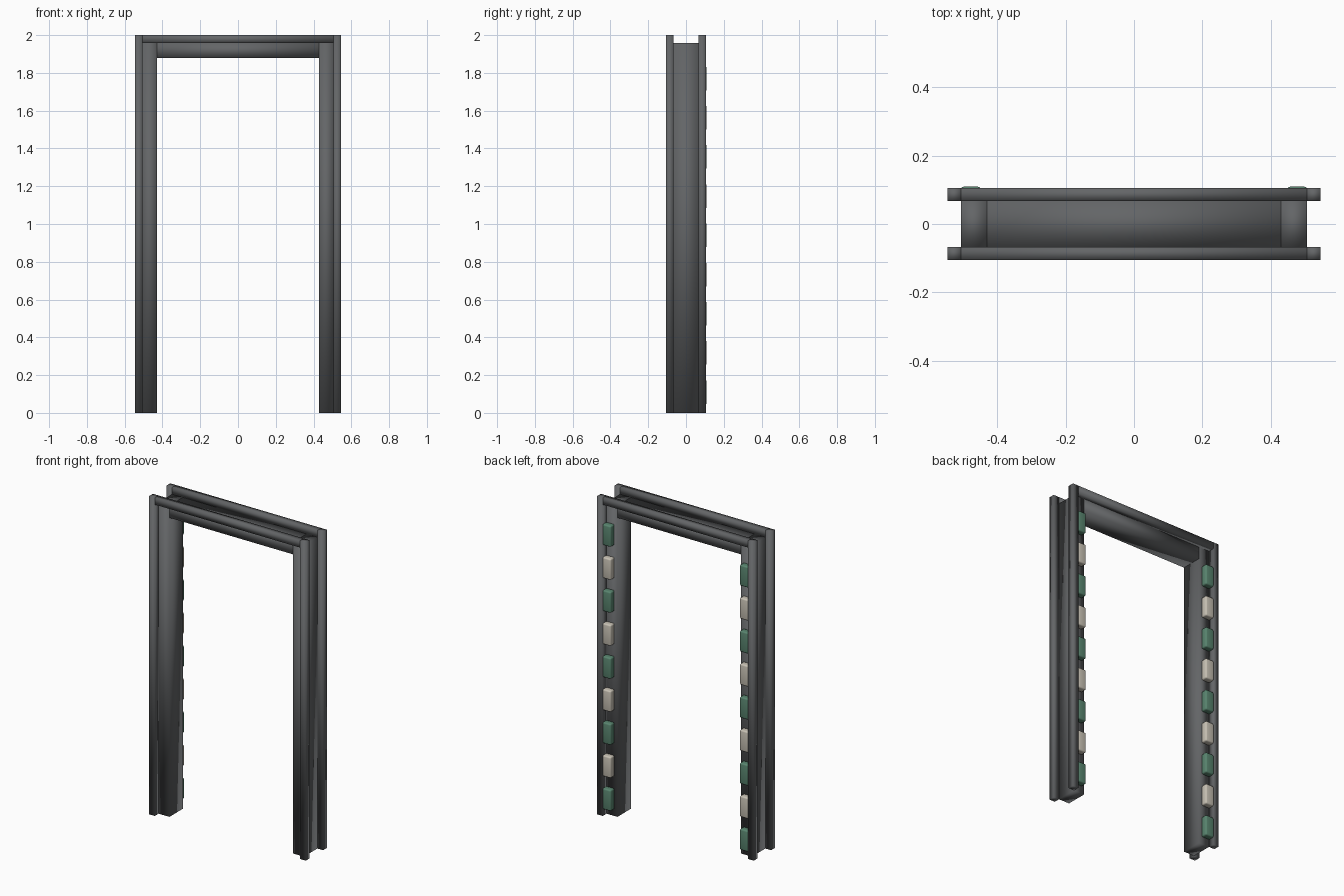
import bpy
import bmesh
from mathutils import Matrix, Vector

cube = bpy.data.objects.get("Cube")
if cube:
    bpy.data.objects.remove(cube, do_unlink=True)


def material(name, rgb):
    m = bpy.data.materials.new(name)
    m.use_nodes = True
    m.diffuse_color = (*rgb, 1)
    m.node_tree.nodes["Principled BSDF"].inputs["Base Color"].default_value = (*rgb, 1)
    return m


charcoal = material("charcoal metal", (0.125, 0.13, 0.135))
green = material("green light", (0.10, 0.235, 0.16))
cream = material("cream light", (0.58, 0.54, 0.46))


def box(name, low, high, mat, bevel=0):
    """Smooth shaded box between two corners, with optional rounded edges."""
    low, high = Vector(low), Vector(high)
    bm = bmesh.new()
    bmesh.ops.create_cube(bm, size=1, matrix=Matrix.Translation((low + high) / 2)
                          @ Matrix.Diagonal((*(high - low), 1)))
    if bevel:
        bmesh.ops.bevel(bm, geom=bm.edges[:], offset=bevel, segments=3,
                        profile=0.5, affect='EDGES')
    for f in bm.faces:
        f.smooth = True
    mesh = bpy.data.meshes.new(name)
    bm.to_mesh(mesh)
    bm.free()
    mesh.materials.append(mat)
    ob = bpy.data.objects.new(name, mesh)
    bpy.context.collection.objects.link(ob)
    return ob


INNER, MID, OUTER = 0.43, 0.505, 0.545    # opening, post side, rail side
CORE, FACE = 0.067, 0.105                 # half depths of core and rails
BEAM_LOW, CORE_TOP, TOP = 1.88, 1.957, 2.0


def span(side, a, b):
    return sorted((side * a, side * b))


# Lintel between the posts
box("lintel", (-INNER, -CORE, BEAM_LOW), (INNER, CORE, CORE_TOP), charcoal)

# Front and back rails over the lintel
for face, y_side in (("front", -1), ("back", 1)):
    y0, y1 = span(y_side, CORE, FACE)
    box(face + "_top_rail", (-MID, y0, CORE_TOP), (MID, y1, TOP), charcoal)

for side, x_side in (("left", 1), ("right", -1)):
    # Post core
    x0, x1 = span(x_side, INNER, MID)
    box(side + "_post", (x0, -CORE, 0), (x1, CORE, CORE_TOP), charcoal)

    # Upright corner rails
    x0, x1 = span(x_side, MID, OUTER)
    for face, y_side in (("front", -1), ("back", 1)):
        y0, y1 = span(y_side, CORE, FACE)
        box(f"{side}_{face}_rail", (x0, y0, 0), (x1, y1, TOP), charcoal)

    # Alternating lights up the back of the post
    x0, x1 = span(x_side, 0.448, 0.507)
    for i in range(9):
        z = 0.11 + i * 0.2075
        box(f"{side}_light_{i + 1}", (x0, CORE, z - 0.066), (x1, 0.109, z + 0.066),
            cream if i % 2 else green, bevel=0.009)
